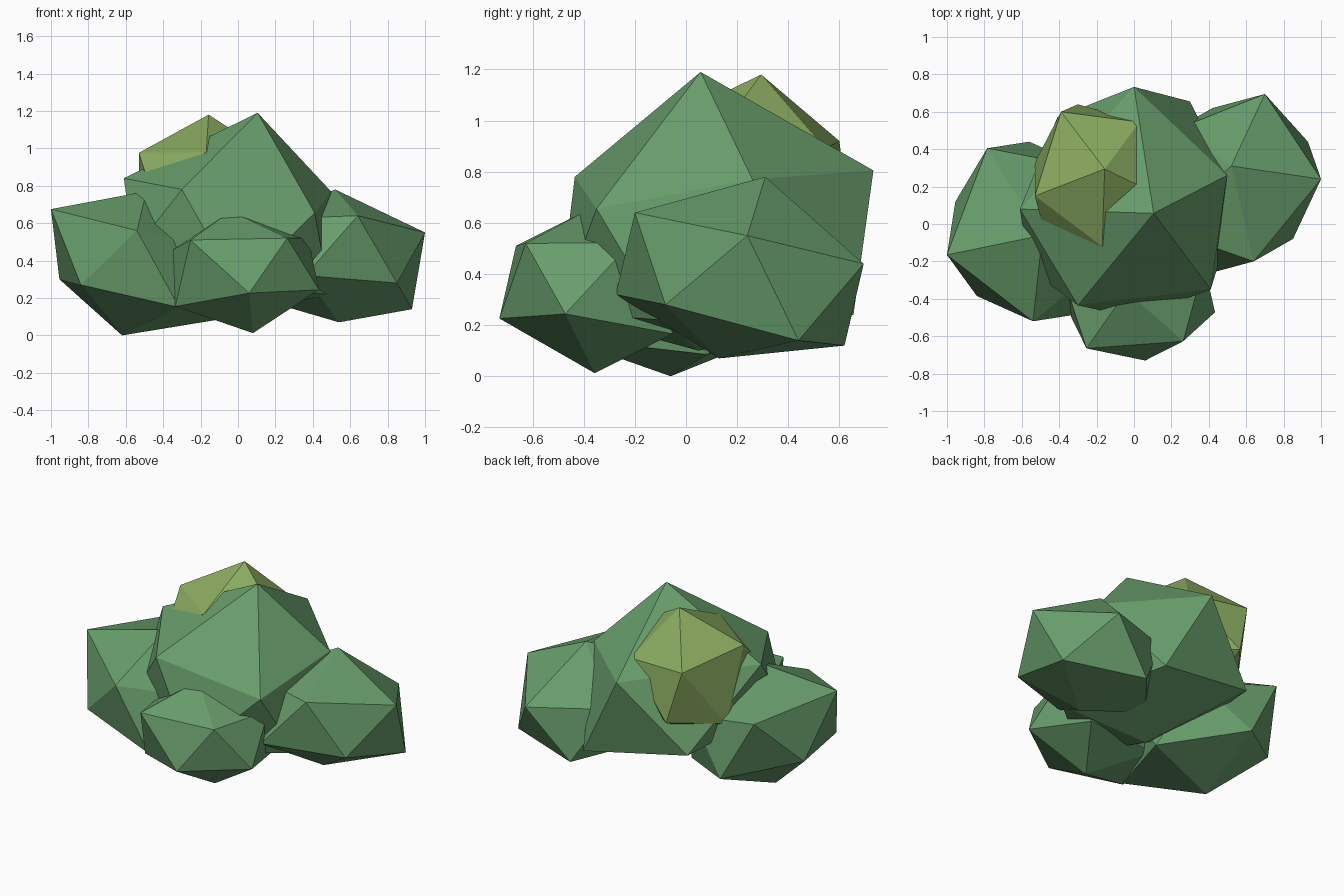
import bpy
import bmesh
from mathutils import Vector

default_cube = bpy.data.objects.get("Cube")
if default_cube:
    bpy.data.objects.remove(default_cube, do_unlink=True)


def make_material(name, colour):
    material = bpy.data.materials.new(name)
    material.use_nodes = True
    material.diffuse_color = colour
    shader = material.node_tree.nodes["Principled BSDF"]
    shader.inputs["Base Color"].default_value = colour
    shader.inputs["Roughness"].default_value = 0.9
    return material


def make_lobe(name, material, centre, paired, single):
    """Rough icosahedron: paired corners are repeated through the centre, single ones are not."""
    centre = Vector(centre)
    corners = [Vector(corner) for corner in paired]
    corners += [2 * centre - corner for corner in corners]
    corners += [Vector(corner) for corner in single]

    mesh = bpy.data.meshes.new(name)
    bm = bmesh.new()
    for corner in corners:
        bm.verts.new(corner)
    hull = bmesh.ops.convex_hull(bm, input=bm.verts[:])
    unused = [v for v in hull["geom_interior"] if isinstance(v, bmesh.types.BMVert)]
    bmesh.ops.delete(bm, geom=unused, context="VERTS")
    bmesh.ops.recalc_face_normals(bm, faces=bm.faces[:])
    bm.to_mesh(mesh)
    bm.free()
    mesh.materials.append(material)

    lobe = bpy.data.objects.new(name, mesh)
    bpy.context.scene.collection.objects.link(lobe)
    return lobe


leaf_green = make_material("leaf_green", (0.14, 0.34, 0.15, 1))
young_leaf = make_material("young_leaf_green", (0.26, 0.41, 0.12, 1))

# Tall central mass of the bush
make_lobe(
    "main_foliage", leaf_green, (0, 0.11, 0.51),
    paired=[(-0.3, -0.435, 0.78), (0.41, -0.35, 0.655)],
    single=[(0.105, 0.057, 1.19), (0, 0.733, 0.805), (0.497, 0.26, 0.77),
            (-0.61, 0.08, 0.84), (0.49, -0.09, 0.22), (0, -0.5, 0.25),
            (-0.56, -0.24, 0.45), (-0.05, 0.05, 0.1)])

# Large side lobe on the -x side
make_lobe(
    "right_foliage", leaf_green, (-0.55, -0.04, 0.38),
    paired=[(-1, -0.165, 0.675), (-0.54, -0.52, 0.56), (-0.84, -0.385, 0.27),
            (-0.955, 0.12, 0.3), (-0.785, 0.405, 0.61)],
    single=[(-0.49, -0.06, 0.77), (-0.62, -0.06, 0)])

# Side lobe on the +x side
make_lobe(
    "left_foliage", leaf_green, (0.53, 0.21, 0.38),
    paired=[(1, 0.24, 0.55), (0.64, -0.2, 0.64), (0.7, 0.695, 0.44),
            (0.85, -0.08, 0.28), (0.93, 0.44, 0.14)],
    single=[(0.52, 0.31, 0.78), (0.54, 0.13, 0.07)])

# Low lobe at the front
make_lobe(
    "front_foliage", leaf_green, (0.02, -0.358, 0.338),
    paired=[(0.06, -0.73, 0.226), (-0.254, -0.665, 0.51), (0.263, -0.627, 0.52),
            (0.433, -0.472, 0.244), (0.08, -0.357, 0.012), (-0.335, -0.5, 0.155)],
    single=[])

# Pale tuft of new growth near the top
make_lobe(
    "top_tuft", young_leaf, (-0.235, 0.26, 0.78),
    paired=[(-0.157, 0.294, 1.18), (-0.39, 0.6, 0.92), (-0.53, 0.15, 0.976),
            (0.06, 0.19, 1.04), (-0.17, -0.12, 0.98)],
    single=[(0.03, 0.545, 0.89), (-0.48, -0.04, 0.82)])
